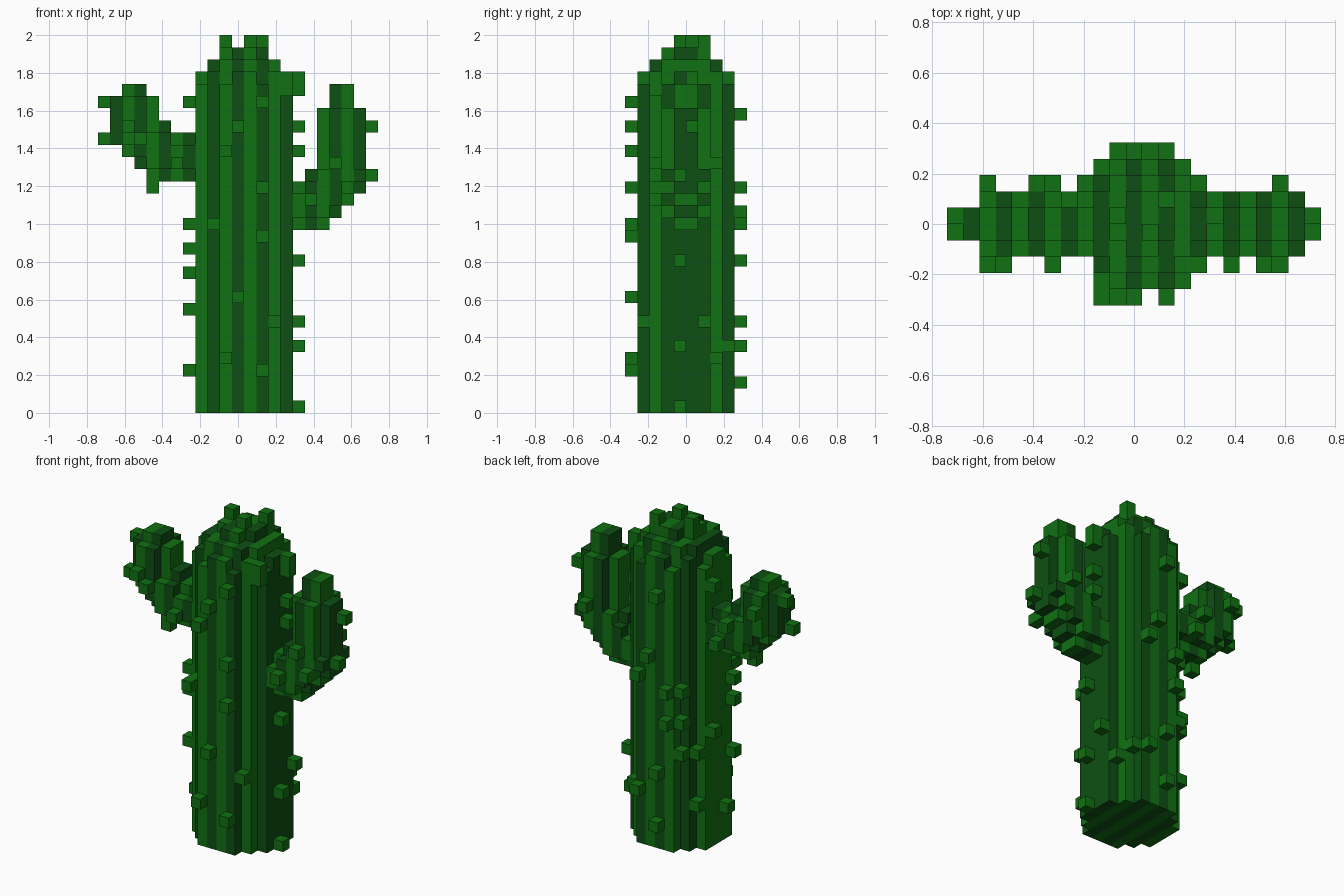
import bpy, bmesh
from mathutils import Vector

if "Cube" in bpy.data.objects:
    bpy.data.objects.remove(bpy.data.objects["Cube"], do_unlink=True)

V = 2 / 31  # edge length of one block


def make_material(name, colour):
    m = bpy.data.materials.new(name)
    m.use_nodes = True
    m.diffuse_color = colour
    m.node_tree.nodes["Principled BSDF"].inputs["Base Color"].default_value = colour
    return m


LIGHT = make_material("light green", (0.005, 0.165, 0.006, 1))
DARK = make_material("dark green", (0.004, 0.078, 0.006, 1))


def disc(widths, cx):
    """Blocky disc: one row width per y step, centred between cx and cx + 1."""
    n = len(widths)
    return [(x, j - n // 2) for j, w in enumerate(widths)
            for x in range(cx + 1 - w // 2, cx + 1 + w // 2)]


def stack(widths, cx, z0, z1):
    return {(x, y, z) for x, y in disc(widths, cx) for z in range(z0, z1)}


def tube(x, z0, z1):
    """One slice of a sideways arm, with its corners cut, filling z0 to z1."""
    return {(x, y, z) for z in range(z0, z1 + 1) for y in range(-2, 2)
            if y in (-1, 0) or z0 < z < z1}


# Trunk with a stepped dome
trunk = (stack((4, 6, 8, 8, 8, 8, 6, 4), 0, 0, 27)
         | stack((2, 6, 6, 8, 8, 6, 6, 2), 0, 27, 28)
         | stack((4, 6, 6, 6, 6, 4), 0, 28, 29)
         | stack((2, 4, 4, 2), 0, 29, 30))

# Left arm (+x): stepped elbow, upright and cap
left_arm = stack((2, 4, 4, 2), 8, 19, 25) | stack((2, 2), 8, 25, 27)
for x, z0, z1 in ((5, 15, 18), (6, 15, 19), (7, 15, 20), (8, 16, 20), (9, 17, 20), (10, 18, 20)):
    left_arm |= tube(x, z0, z1)

# Right arm (-x): shorter and higher
right_arm = stack((2, 4, 4, 2), -9, 22, 26) | stack((2, 2), -9, 26, 27)
for x, z0, z1 in ((-4, 19, 22), (-5, 19, 22), (-6, 19, 23), (-7, 19, 23), (-8, 20, 23), (-9, 21, 23)):
    right_arm |= tube(x, z0, z1)

# Spines: single light blocks
spines = {
    # front of trunk
    (2, -5, 25), (0, -5, 23), (-1, -5, 21), (2, -5, 18), (2, -5, 14), (-2, -5, 15),
    (-2, -4, 15), (0, -5, 9), (3, -4, 7), (-1, -5, 4), (2, -5, 3),
    # back of trunk
    (0, 4, 24), (1, 4, 18), (2, 4, 16), (-1, 4, 15), (-1, 4, 12), (0, 4, 7),
    (2, 4, 5), (0, 4, 2), (-2, 3, 15), (-2, 3, 12), (-2, 3, 9), (-3, 2, 9), (-3, 2, 4),
}
spines |= {
    # left side of trunk
    (5, 0, 27), (5, 0, 26), (4, -3, 27), (4, -3, 26), (5, 0, 23), (5, 0, 21), (5, -1, 12),
    (5, 1, 7), (5, -1, 5), (5, -1, 0), (4, 2, 4), (3, 3, 5),
}
spines |= {
    # right side and top of trunk
    (-4, 1, 25), (-4, -2, 15), (-4, -2, 13), (-4, 1, 11), (-4, -2, 8), (-4, -1, 3),
    (-1, 0, 30), (1, -1, 30), (2, 1, 30), (2, 1, 29),
}
spines |= {
    # arms
    (11, 0, 23), (11, -1, 19), (8, -3, 20), (9, -3, 18), (6, -3, 17), (9, 2, 20),
    (-11, 0, 25), (-11, -1, 22), (-7, -1, 18), (-5, -3, 20), (-9, -3, 23),
    (-8, -3, 22), (-6, 2, 22), (-5, 2, 20), (-9, 2, 24),
}

solid = trunk | left_arm | right_arm | spines


def build(name, cells, plain=False):
    """Skin the blocks with outside faces, striped by column."""
    bm = bmesh.new()
    verts = {}

    def vert(p):
        key = tuple(round(c * 2) for c in p)
        if key not in verts:
            verts[key] = bm.verts.new((p[0] * V, p[1] * V, p[2] * V))
        return verts[key]

    for cell in sorted(cells):
        centre = Vector((cell[0], cell[1] + 0.5, cell[2] + 0.5))
        for axis in range(3):
            for sign in (-1, 1):
                beside = list(cell)
                beside[axis] += sign
                if tuple(beside) in solid:
                    continue
                n, u, w = Vector(), Vector(), Vector()
                n[axis], u[(axis + 1) % 3], w[(axis + 2) % 3] = sign / 2, sign / 2, 0.5
                f = bm.faces.new([vert(centre + n + a * u + b * w)
                                  for a, b in ((-1, -1), (1, -1), (1, 1), (-1, 1))])
                f.material_index = 0 if plain or cell[0] % 2 else 1
    mesh = bpy.data.meshes.new(name)
    bm.to_mesh(mesh)
    bm.free()
    mesh.materials.append(LIGHT)
    mesh.materials.append(DARK)
    bpy.context.collection.objects.link(bpy.data.objects.new(name, mesh))


build("trunk", trunk - spines)
build("left_arm", left_arm - trunk - spines)
build("right_arm", right_arm - trunk - spines)
build("spines", spines, plain=True)
